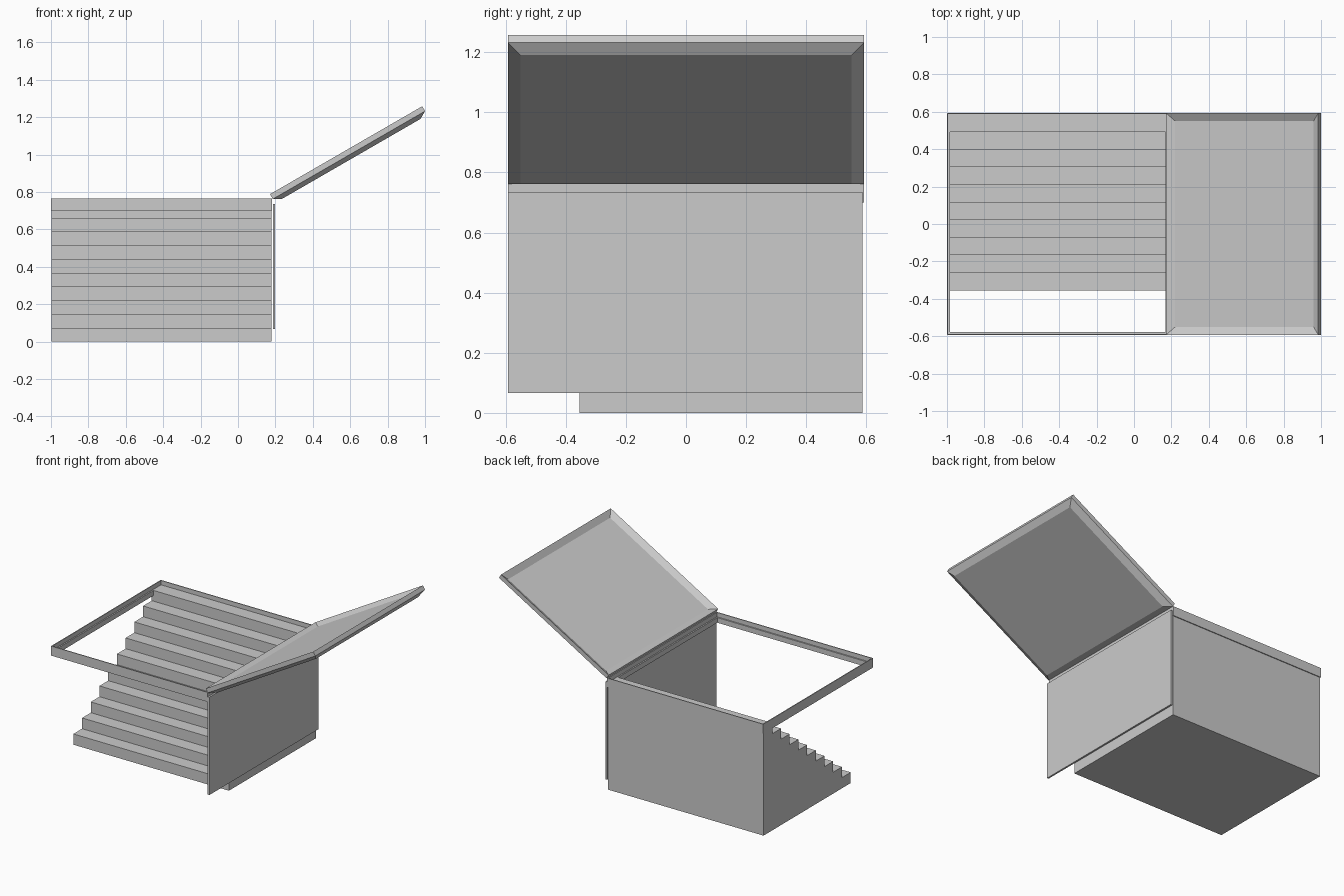
import bpy, bmesh, math

if "Cube" in bpy.data.objects:
    bpy.data.objects.remove(bpy.data.objects["Cube"])

mat = bpy.data.materials.new("plain grey")
mat.diffuse_color = (0.6, 0.6, 0.6, 1)
mat.use_nodes = True
mat.node_tree.nodes["Principled BSDF"].inputs["Base Color"].default_value = mat.diffuse_color


def make(name, bm):
    bmesh.ops.recalc_face_normals(bm, faces=bm.faces)
    me = bpy.data.meshes.new(name)
    bm.to_mesh(me)
    bm.free()
    me.materials.append(mat)
    ob = bpy.data.objects.new(name, me)
    bpy.context.collection.objects.link(ob)
    return ob


def bridge(bm, a, b):
    for i in range(len(a)):
        j = (i + 1) % len(a)
        bm.faces.new((a[i], a[j], b[j], b[i]))


# Solid staircase: sawtooth profile in y/z, extruded along x
steps, y0, y1, top = 10, -0.355, 0.587, 0.735
run, rise = (y1 - y0) / steps, top / steps
profile = [(y0, 0)]
for i in range(steps):
    profile += [(y0 + i * run, (i + 1) * rise), (y0 + (i + 1) * run, (i + 1) * rise)]
profile.append((y1, 0))
bm = bmesh.new()
left = [bm.verts.new((-0.998, y, z)) for y, z in profile]
right = [bm.verts.new((0.18, y, z)) for y, z in profile]
bm.faces.new(left)
bm.faces.new(right)
bridge(bm, left, right)
make("staircase", bm)

# Flat side panel beside the stairs
bm = bmesh.new()
bmesh.ops.create_cube(bm, size=1)
for v in bm.verts:
    v.co.x = 0.198 if v.co.x > 0 else 0.186
    v.co.y = 0.587 if v.co.y > 0 else -0.593
    v.co.z = 0.735 if v.co.z > 0 else 0.066
make("side_panel", bm)

# Opening frame: L-shaped section (inset, height) swept around a rectangle
bm = bmesh.new()
section = [(0, 0.70), (0, 0.765), (0.006, 0.765), (0.006, 0.735), (0.015, 0.735), (0.015, 0.70)]
rings = []
for d, z in section:
    xa, xb, y = -1 + d, 0.183 - d, 0.593 - d
    rings.append([bm.verts.new(p) for p in ((xa, -y, z), (xb, -y, z), (xb, y, z), (xa, y, z))])
for i in range(len(rings)):
    bridge(bm, rings[i], rings[(i + 1) % len(rings)])
make("opening_frame", bm)

# Open lid: shallow tray tilted 30 degrees, hinged on the frame
c, s = math.cos(math.radians(30)), math.sin(math.radians(30))
length, half, inset, depth, thick = 0.94, 0.593, 0.042, 0.024, 0.03
bm = bmesh.new()


def lid_ring(d, n):
    pts = ((d, -half + d), (length - d, -half + d), (length - d, half - d), (d, half - d))
    return [bm.verts.new((0.171 + u * c - n * s, y, 0.788 + u * s + n * c)) for u, y in pts]


lid = [lid_ring(inset, -depth), lid_ring(0, 0), lid_ring(0, -thick), lid_ring(inset, -depth - thick)]
for a, b in zip(lid, lid[1:]):
    bridge(bm, a, b)
bm.faces.new(lid[0])
bm.faces.new(lid[-1])
make("lid", bm)
